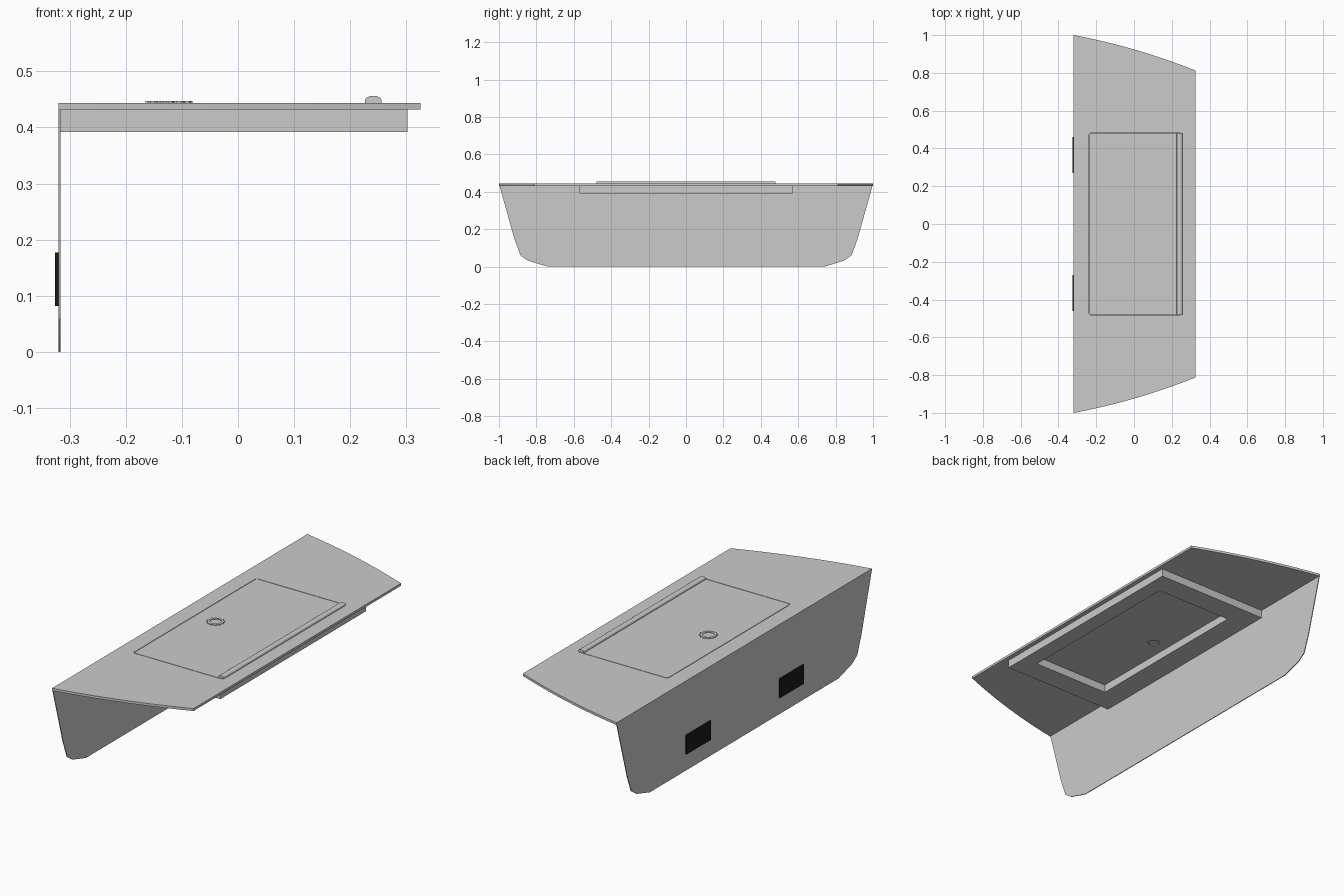
import bpy, bmesh, math
from mathutils import Matrix

if "Cube" in bpy.data.objects:
    bpy.data.objects.remove(bpy.data.objects["Cube"])

# axis maps for extruded outlines
FLAT = Matrix.Identity(4)
YZ = Matrix(((0, 0, 1, 0), (1, 0, 0, 0), (0, 1, 0, 0), (0, 0, 0, 1)))    # outline in y,z
XZ = Matrix(((1, 0, 0, 0), (0, 0, -1, 0), (0, 1, 0, 0), (0, 0, 0, 1)))   # outline in x,z


def plate(name, loops, lo, hi, axes=FLAT):
    """Extrude a filled outline (extra loops are holes) from lo to hi."""
    cu = bpy.data.curves.new(name + "_outline", 'CURVE')
    cu.dimensions = '2D'
    cu.fill_mode = 'BOTH'
    cu.extrude = (hi - lo) / 2
    for pts in loops:
        sp = cu.splines.new('POLY')
        sp.points.add(len(pts) - 1)
        for p, (a, b) in zip(sp.points, pts):
            p.co = (a, b, 0, 1)
        sp.use_cyclic_u = True
    tmp = bpy.data.objects.new(name + "_tmp", cu)
    me = bpy.data.meshes.new_from_object(tmp)
    bpy.data.objects.remove(tmp)
    bpy.data.curves.remove(cu)
    me.transform(axes @ Matrix.Translation((0, 0, (lo + hi) / 2)))
    bm = bmesh.new()
    bm.from_mesh(me)
    bmesh.ops.remove_doubles(bm, verts=bm.verts, dist=1e-5)
    bmesh.ops.recalc_face_normals(bm, faces=bm.faces)
    for f in bm.faces:
        f.smooth = False
    bm.to_mesh(me)
    bm.free()
    me.name = name
    ob = bpy.data.objects.new(name, me)
    bpy.context.collection.objects.link(ob)
    return ob


def rect(x0, x1, y, r=0.0):
    """Rectangle symmetric in y, with optional rounded corners."""
    if not r:
        return [(x0, -y), (x1, -y), (x1, y), (x0, y)]
    out = []
    for i, (cx, cy) in enumerate([(x1 - r, y - r), (x0 + r, y - r),
                                  (x0 + r, r - y), (x1 - r, r - y)]):
        for k in range(4):
            a = math.pi / 2 * (i + k / 3)
            out.append((cx + r * math.cos(a), cy + r * math.sin(a)))
    return out


def circle(cx, r, n=24, wave=0.0):
    """Circle on the centre line; wave alternates the radius for grip teeth."""
    return [(cx + (r - wave * (i // 2 % 2)) * math.cos(2 * math.pi * i / n),
             (r - wave * (i // 2 % 2)) * math.sin(2 * math.pi * i / n)) for i in range(n)]


def mirrored(pts):
    return pts + [(-a, b) for a, b in reversed(pts)]


TOP, UNDER = 0.444, 0.432

# deck with bowed ends and the hatch opening
side = []
for i in range(11):
    t = i / 10
    side.append((-0.32 + 0.645 * t, 1 - 0.187 * t + 0.068 * t * (1 - t)))
outline = side + [(x, -y) for x, y in reversed(side)]
plate("deck", [outline, rect(-0.238, 0.252, 0.483, 0.012)], UNDER, TOP)

# transom board
half = [(0.74, 0), (0.845, 0.032), (0.885, 0.06), (0.918, 0.15), (0.997, UNDER)]
plate("transom", [mirrored(half)], -0.32, -0.316, YZ)

# frame below the deck around the hatch
plate("hatch_frame", [rect(-0.316, 0.302, 0.57), rect(-0.2, 0.222, 0.455)], 0.392, UNDER)

# hatch lid with latch hole
LX = -0.123
plate("hatch_lid", [rect(-0.235, 0.249, 0.48, 0.01), circle(LX, 0.033)], UNDER, TOP)

# long hinge along the lid
arc = [(0.241 + 0.0145 * math.cos(math.pi * i / 8),
        0.449 + 0.0075 * math.sin(math.pi * i / 8)) for i in range(9)]
plate("hatch_hinge", [[(0.226, TOP), (0.256, TOP)] + arc], -0.478, 0.478, XZ)

# latch: toothed collar, barrel and centre plug
plate("latch_collar", [circle(LX, 0.042, 48, 0.006), circle(LX, 0.026)], TOP, 0.447)
plate("latch_barrel", [circle(LX, 0.033), circle(LX, 0.026)], 0.431, TOP)
plate("latch_plug", [circle(LX, 0.026)], 0.435, TOP)

# black pads on the outer face of the transom
black = bpy.data.materials.new("black_pad")
black.diffuse_color = (0.01, 0.01, 0.01, 1)
black.use_nodes = True
black.node_tree.nodes["Principled BSDF"].inputs["Base Color"].default_value = black.diffuse_color
for s, label in ((1, "left"), (-1, "right")):
    pad = plate("transom_pad_" + label,
                [[(s * 0.27, 0.082), (s * 0.46, 0.082), (s * 0.46, 0.177), (s * 0.27, 0.177)]],
                -0.326, -0.32, YZ)
    pad.data.materials.clear()
    pad.data.materials.append(black)
